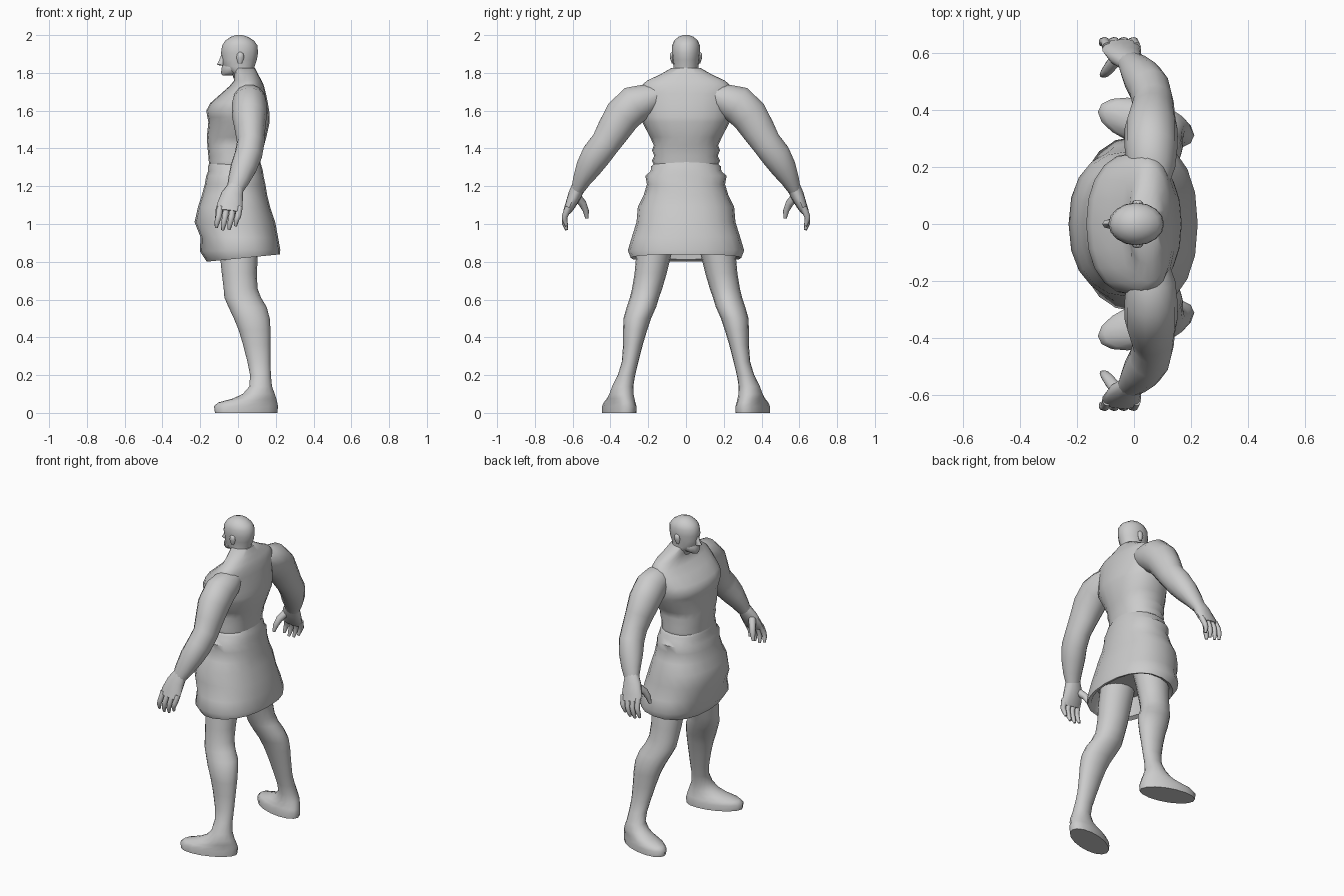
import bpy, bmesh, math
from mathutils import Vector

skin = bpy.data.materials.new("plain_grey")
skin.diffuse_color = (0.6, 0.6, 0.6, 1)


def finish(name, rings, cap_start=True, cap_end=True, angle=50):
    """Bridge a list of point rings into one smooth-shaded part."""
    bm = bmesh.new()
    loops = [[bm.verts.new(p) for p in r] for r in rings]
    n = len(loops[0])
    for a, b in zip(loops, loops[1:]):
        for i in range(n):
            j = (i + 1) % n
            bm.faces.new((a[i], a[j], b[j], b[i]))
    if cap_start:
        bm.faces.new(loops[0][::-1])
    if cap_end:
        bm.faces.new(loops[-1])
    bmesh.ops.recalc_face_normals(bm, faces=bm.faces)
    me = bpy.data.meshes.new(name)
    bm.to_mesh(me)
    bm.free()
    me.materials.append(skin)
    ob = bpy.data.objects.new(name, me)
    bpy.context.collection.objects.link(ob)
    bpy.ops.object.select_all(action='DESELECT')
    ob.select_set(True)
    bpy.context.view_layer.objects.active = ob
    bpy.ops.object.shade_smooth_by_angle(angle=math.radians(angle))
    return ob


def spow(v, p):
    return math.copysign(abs(v) ** p, v)


def stack(name, rows, n=20, p=1.0, **kw):
    """Level rings: z, front x, back x, centre y, half width, [outward shear], [tilt]."""
    rings = []
    for row in rows:
        z, xf, xb, cy, w = row[:5]
        shear = row[5] if len(row) > 5 else 0
        tilt = row[6] if len(row) > 6 else 0
        ring = []
        for i in range(n):
            t = 2 * math.pi * i / n
            dx = (xb - xf) / 2 * spow(math.cos(t), p)
            ring.append(Vector(((xf + xb) / 2 + dx, cy + w * spow(math.sin(t), p) - shear * dx,
                                z + tilt * dx)))
        rings.append(ring)
    return finish(name, rings, **kw)


def limb(name, path, n=12, side=1):
    """Rings square to a path: x, y, z, depth radius, side radius."""
    pts = [Vector(r[:3]) for r in path]
    rings = []
    for k, r in enumerate(path):
        t = (pts[min(k + 1, len(pts) - 1)] - pts[max(k - 1, 0)]).normalized()
        u = Vector((1, 0, 0))
        u = (u - t * u.dot(t)).normalized()
        v = t.cross(u)
        ring = []
        for i in range(n):
            a = 2 * math.pi * i / n
            q = pts[k] + u * (r[3] * math.cos(a)) + v * (r[4] * math.sin(a))
            ring.append(Vector((q.x, q.y * side, q.z)))
        rings.append(ring)
    return finish(name, rings)


# Torso with chest, waist folds and sloping shoulders
stack("torso", [
    (1.22, -.15, .12, 0, .16), (1.30, -.152, .115, 0, .165), (1.335, -.155, .12, 0, .18),
    (1.36, -.157, .125, 0, .168), (1.39, -.16, .13, 0, .18), (1.415, -.162, .138, 0, .17),
    (1.46, -.165, .15, 0, .19), (1.54, -.157, .168, 0, .232), (1.565, -.162, .168, 0, .24),
    (1.60, -.168, .165, 0, .25), (1.64, -.147, .158, 0, .25), (1.69, -.09, .148, 0, .25),
    (1.73, -.045, .138, 0, .24), (1.76, -.02, .125, 0, .205), (1.79, -.02, .108, 0, .14),
    (1.825, -.02, .09, 0, .078)], p=.9)

# Head and neck
stack("head", [
    (1.74, -.01, .10, 0, .09), (1.80, -.035, .088, 0, .068), (1.815, -.06, .086, 0, .066),
    (1.835, -.083, .088, 0, .066), (1.87, -.082, .10, 0, .071), (1.905, -.09, .106, 0, .075),
    (1.945, -.084, .103, 0, .074), (1.97, -.068, .085, 0, .063), (1.99, -.04, .055, 0, .042),
    (2.0, -.012, .022, 0, .016)], n=16)
stack("chin", [(1.785, -.082, -.04, 0, .018), (1.80, -.09, .01, 0, .042),
               (1.83, -.086, .03, 0, .056), (1.85, -.08, .03, 0, .05)], n=12)
stack("nose", [(1.838, -.095, -.06, 0, .012), (1.845, -.112, -.06, 0, .017),
               (1.865, -.10, -.06, 0, .011), (1.90, -.088, -.06, 0, .008)], n=8)

# Skirt with gathered waistband, flared hem and hollow underside
stack("skirt", [
    (1.33, -.150, .118, 0, .155), (1.305, -.158, .125, 0, .185), (1.28, -.158, .132, 0, .187),
    (1.255, -.168, .135, 0, .215), (1.21, -.176, .145, 0, .207), (1.15, -.192, .155, 0, .225),
    (1.09, -.212, .17, 0, .255), (1.01, -.23, .197, 0, .262), (.93, -.198, .212, 0, .287),
    (.86, -.202, .224, 0, .308, 0, .02), (.82, -.165, .222, 0, .292, 0, .1),
    (.83, -.14, .20, 0, .27, 0, .1), (.93, -.13, .17, 0, .24)], p=.88)

finger_x = (-.098, -.064, -.03, .004)
for side, label in ((1, "left"), (-1, "right")):
    # Arm from shoulder to wrist
    limb(label + "_arm", [
        (.06, .13, 1.69, .06, .05), (.06, .20, 1.66, .085, .085), (.06, .27, 1.635, .093, .103),
        (.06, .335, 1.575, .093, .10), (.064, .385, 1.495, .08, .09), (.067, .425, 1.43, .073, .08),
        (.055, .475, 1.365, .073, .08), (.03, .515, 1.30, .07, .069), (.005, .55, 1.235, .058, .05),
        (-.015, .572, 1.185, .045, .036)], n=14, side=side)
    # Palm, fingers and thumb
    limb(label + "_palm", [
        (-.012, .568, 1.20, .043, .036), (-.03, .588, 1.155, .058, .036),
        (-.043, .612, 1.10, .068, .028), (-.048, .63, 1.065, .066, .021)], n=12, side=side)
    for k, x in enumerate(finger_x):
        d = (.012, 0, .003, .022)[k]
        limb(f"{label}_finger_{k + 1}", [
            (x + .004, .622, 1.09, .017, .018), (x - .004, .642, 1.04, .016, .016),
            (x - .012, .642, 1.0 + d, .014, .014), (x - .017, .632, .968 + d, .008, .008)],
            n=8, side=side)
    limb(label + "_thumb", [
        (-.06, .585, 1.15, .024, .024), (-.088, .548, 1.11, .021, .021),
        (-.103, .53, 1.07, .017, .016), (-.112, .524, 1.03, .009, .009)], n=8, side=side)
    # Leg and foot in one run from sole to hip
    s = side
    stack(label + "_leg", [
        (0, -.122, .208, .353 * s, .082, .24 * s), (.035, -.127, .212, .353 * s, .082, .24 * s),
        (.055, -.105, .208, .352 * s, .076, .23 * s), (.075, -.03, .203, .346 * s, .07, .2 * s),
        (.10, .025, .195, .342 * s, .064, .15 * s), (.14, .06, .18, .335 * s, .056, .1 * s),
        (.20, .064, .174, .315 * s, .046), (.27, .05, .172, .296 * s, .044),
        (.36, .027, .172, .281 * s, .052), (.44, .003, .172, .269 * s, .064),
        (.50, -.022, .168, .258 * s, .073), (.56, -.05, .152, .236 * s, .078),
        (.61, -.072, .122, .22 * s, .077), (.66, -.076, .103, .205 * s, .08),
        (.74, -.086, .10, .187 * s, .085), (.84, -.096, .105, .17 * s, .093),
        (.96, -.10, .11, .14 * s, .10)], n=16)
    # Ear
    stack(label + "_ear", [(1.85, 0, .02, .07 * s, .006), (1.88, -.008, .032, .073 * s, .012),
                           (1.90, -.005, .03, .073 * s, .012), (1.91, .005, .02, .07 * s, .006)], n=8)
